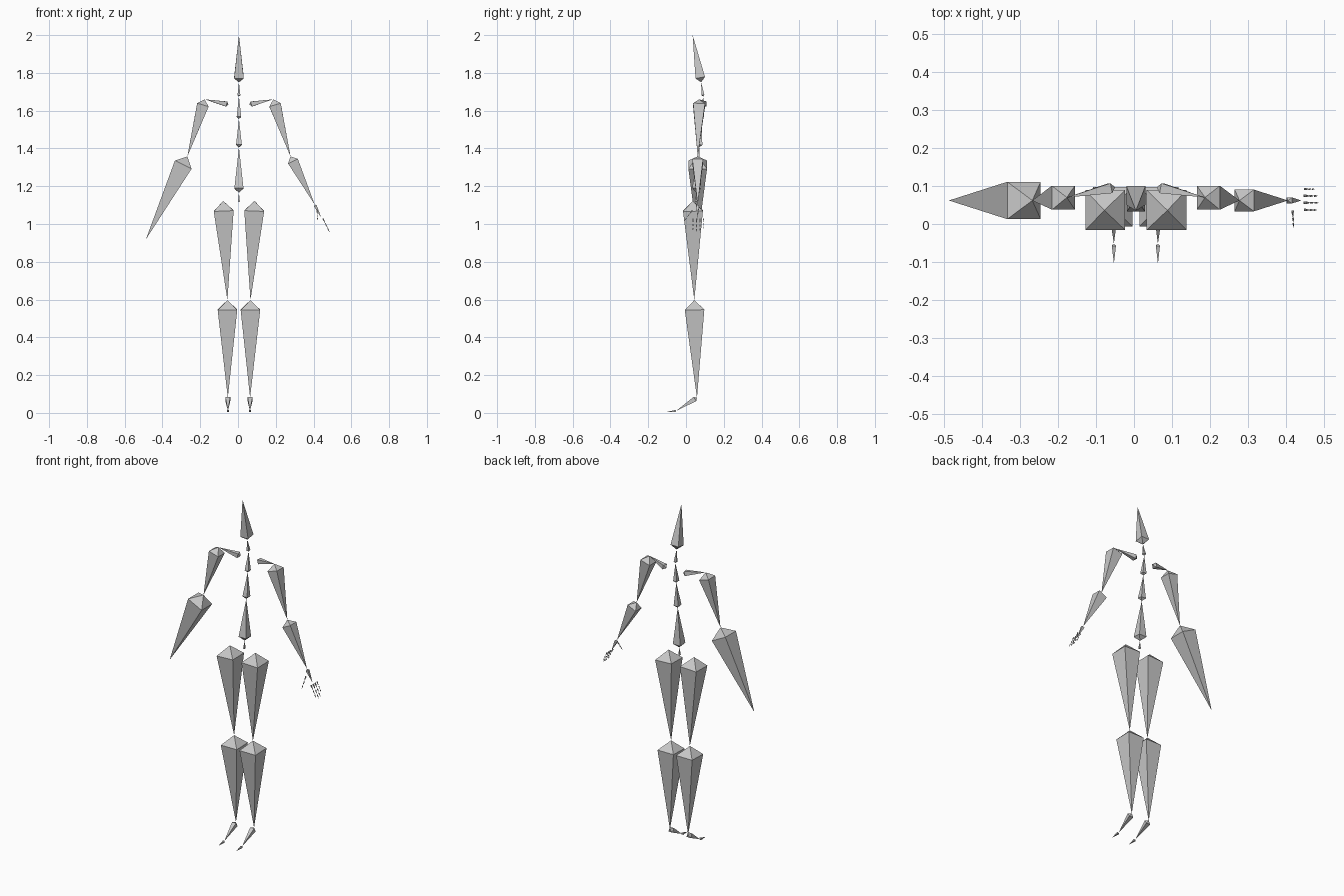
import bpy
from mathutils import Vector

cube = bpy.data.objects.get("Cube")
if cube:
    bpy.data.objects.remove(cube, do_unlink=True)

grey = bpy.data.materials.new("plain_grey")
grey.use_nodes = True
colour = (0.58, 0.58, 0.58, 1)
grey.diffuse_color = colour
grey.node_tree.nodes["Principled BSDF"].inputs["Base Color"].default_value = colour

AXIS = 0.005  # x of the body's mirror line


def bone(name, head, tail):
    """Stretched octahedron: square collar a tenth of the way along, a tenth wide."""
    head, tail = Vector(head), Vector(tail)
    along = tail - head
    size = along.length * 0.1
    ref = Vector((1, 0, 0)) if abs(along.normalized().y) > 0.7 else Vector((0, 1, 0))
    side = along.cross(ref).normalized() * size
    front = along.cross(side).normalized() * size
    collar = head + along * 0.1
    verts = [head, tail] + [collar + side * a + front * b
                            for a, b in ((1, 1), (-1, 1), (-1, -1), (1, -1))]
    faces = []
    for i in range(4):
        a, b = 2 + i, 2 + (i + 1) % 4
        faces += [(0, b, a), (1, a, b)]
    mesh = bpy.data.meshes.new(name)
    mesh.from_pydata(verts, [], faces)
    mesh.materials.append(grey)
    obj = bpy.data.objects.new(name, mesh)
    bpy.context.collection.objects.link(obj)
    return obj


def chain(names, points):
    for name, head, tail in zip(names, points, points[1:]):
        bone(name, head, tail)


def mirrored(points):
    return [(2 * AXIS - x, y, z) for x, y, z in points]


# Spine, neck and head
chain(["hips", "lower_spine", "middle_spine", "upper_spine", "neck", "head"],
      [(AXIS, 0.052, 1.115), (AXIS, 0.055, 1.165), (AXIS, 0.07, 1.405),
       (AXIS, 0.083, 1.556), (AXIS, 0.091, 1.675), (AXIS, 0.08, 1.75),
       (AXIS, 0.035, 2.0)])

# Legs and shoulders, the same on both sides
leg = [(0.088, 0.036, 1.122), (0.066, 0.044, 0.597), (0.064, 0.058, 0.08),
       (0.063, -0.052, 0.011), (0.063, -0.105, 0.004)]
arm = [(0.06, 0.097, 1.633), (0.187, 0.07, 1.66), (0.278, 0.062, 1.358)]
for side, place in (("left", list), ("right", mirrored)):
    chain([f"{side}_{part}" for part in ("thigh", "shin", "foot", "toes")], place(leg))
    chain([f"{side}_{part}" for part in ("collarbone", "upper_arm")], place(arm))

# Forearms: the right one is a single long piece, the left one carries a hand
bone("right_forearm", mirrored(arm)[-1], (-0.488, 0.062, 0.918))
wrist = (0.406, 0.062, 1.103)
bone("left_forearm", arm[-1], wrist)
bone("left_hand", wrist, (0.441, 0.062, 1.033))


def finger(name, start, end):
    start, end = Vector(start), Vector(end)
    joints = [start.lerp(end, t) for t in (0, 0.42, 0.72, 1)]
    chain([f"{name}_{i}" for i in range(1, 4)], joints)


# Fingers and thumb
for name, y, reach in (("index", 0.037, 0.9), ("middle", 0.056, 1),
                       ("ring", 0.074, 0.95), ("little", 0.092, 0.75)):
    start = Vector((0.449, y, 1.03))
    finger(f"left_{name}_finger", start, start + Vector((0.038, 0, -0.078)) * reach)
finger("left_thumb", (0.418, 0.035, 1.075), (0.421, -0.01, 1.015))
